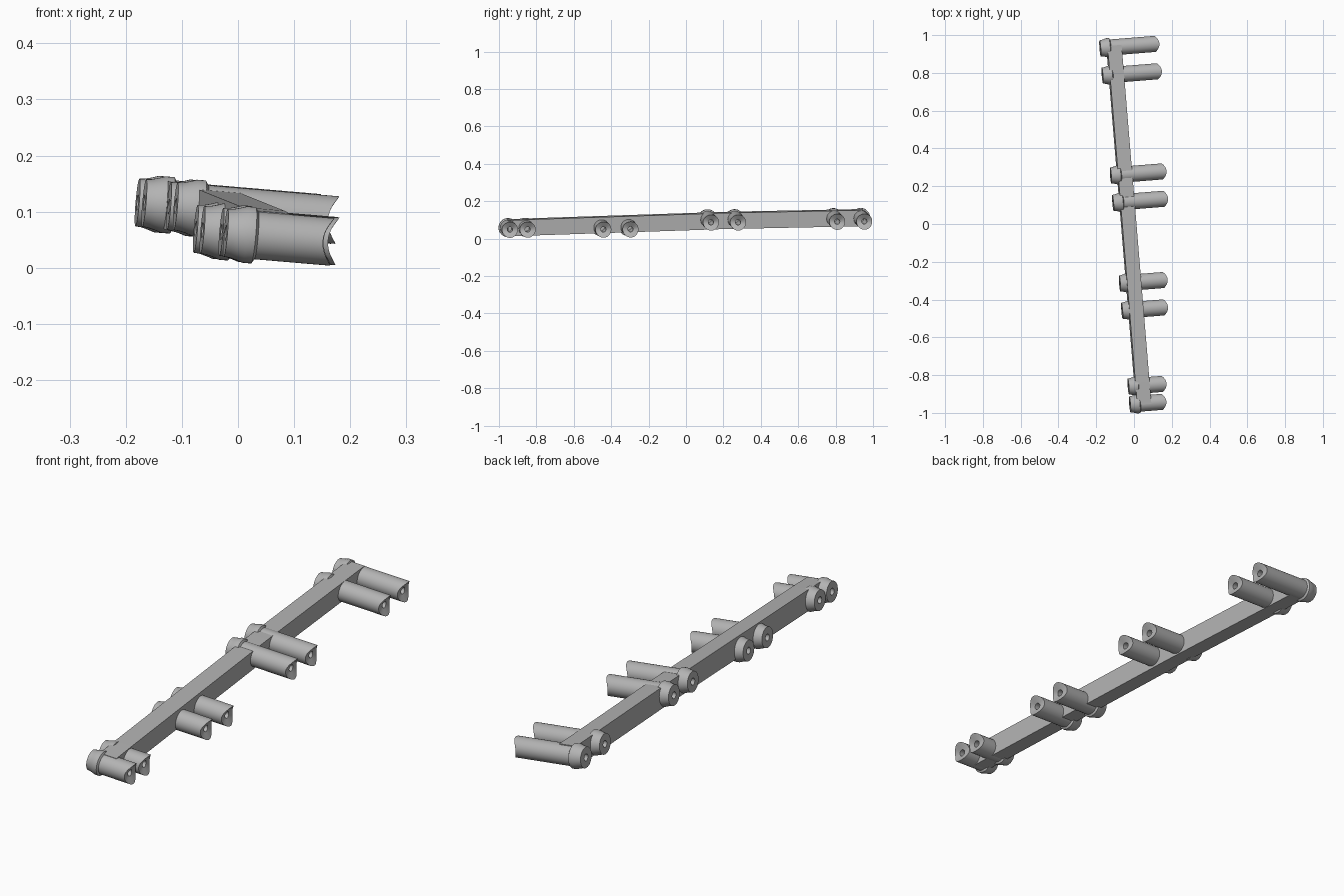
import bpy, bmesh, math
from mathutils import Vector, Matrix

cube = bpy.data.objects.get("Cube")
if cube:
    bpy.data.objects.remove(cube, do_unlink=True)

grey = bpy.data.materials.new("plain grey")
grey.use_nodes = True
grey.diffuse_color = (0.45, 0.45, 0.45, 1)
grey.node_tree.nodes["Principled BSDF"].inputs["Base Color"].default_value = grey.diffuse_color

# Shared tilt: the pegs run along AXIS, the bar's section lies across it
AXIS = Vector((1, 0.08, -0.085)).normalized()
SIDE = Vector((0, 0, 1)).cross(AXIS).normalized()
UP = AXIS.cross(SIDE)
TILT = Matrix((AXIS, SIDE, UP)).transposed()


def add_object(name, bm, smooth):
    bmesh.ops.recalc_face_normals(bm, faces=bm.faces)
    mesh = bpy.data.meshes.new(name)
    bm.to_mesh(mesh)
    bm.free()
    mesh.materials.append(grey)
    obj = bpy.data.objects.new(name, mesh)
    bpy.context.collection.objects.link(obj)
    if smooth:
        bpy.ops.object.select_all(action="DESELECT")
        obj.select_set(True)
        bpy.context.view_layer.objects.active = obj
        bpy.ops.object.shade_smooth_by_angle(angle=math.radians(35))
    return obj


def bar_x(y):
    return -0.028 - 0.083 * y


# Long bar: a rectangular section lofted along its gentle bend
def make_bar(width, height):
    bm = bmesh.new()
    rings = []
    for y, z in [(-0.955, 0.057), (-0.84, 0.062), (0.0, 0.09), (0.2, 0.097), (0.945, 0.112)]:
        centre = Vector((bar_x(y), y, z))
        rings.append([bm.verts.new(centre + AXIS * width / 2 * a + UP * height / 2 * b)
                      for a, b in ((-1, -1), (1, -1), (1, 1), (-1, 1))])
    for r, s in zip(rings, rings[1:]):
        for i in range(4):
            j = (i + 1) % 4
            bm.faces.new((r[i], r[j], s[j], s[i]))
    bm.faces.new(rings[0])
    bm.faces.new(rings[-1])
    add_object("long_bar", bm, False)


# Peg: hollow tube with a flared root behind the bar and a saddle-cut tip
def make_peg(name, tip, segments=40, radius=0.0425, hole=0.014, scoop=0.02):
    back = (bar_x(tip.y) - 0.072 - tip.x) / AXIS.x
    profile = [(back, hole), (back, radius), (back + 0.01, radius + 0.001),
               (back + 0.022, radius + 0.004), (back + 0.034, radius + 0.008),
               (back + 0.05, radius + 0.008), (back + 0.055, radius),
               (0, radius), (0, hole)]
    bm = bmesh.new()
    rings = []
    for x, r in profile:
        ring = []
        for i in range(segments):
            a = 2 * math.pi * i / segments
            cut = scoop * (1 - (r * math.sin(a) / radius) ** 2) if x == 0 else 0
            local = Vector((x - cut, r * math.cos(a), r * math.sin(a)))
            ring.append(bm.verts.new(tip + TILT @ local))
        rings.append(ring)
    for r, s in zip(rings, rings[1:] + rings[:1]):
        for i in range(segments):
            j = (i + 1) % segments
            bm.faces.new((r[i], r[j], s[j], s[i]))
    add_object(name, bm, True)


make_bar(0.075, 0.086)

# Four pairs of pegs, given by the middle of each tip
tips = [(0.168, -0.94, 0.046), (0.169, -0.845, 0.047),
        (0.177, -0.44, 0.047), (0.175, -0.295, 0.048),
        (0.177, 0.135, 0.085), (0.169, 0.28, 0.085),
        (0.144, 0.81, 0.089), (0.131, 0.955, 0.09)]
for n, tip in enumerate(tips):
    make_peg(f"peg_{n + 1}", Vector(tip))
